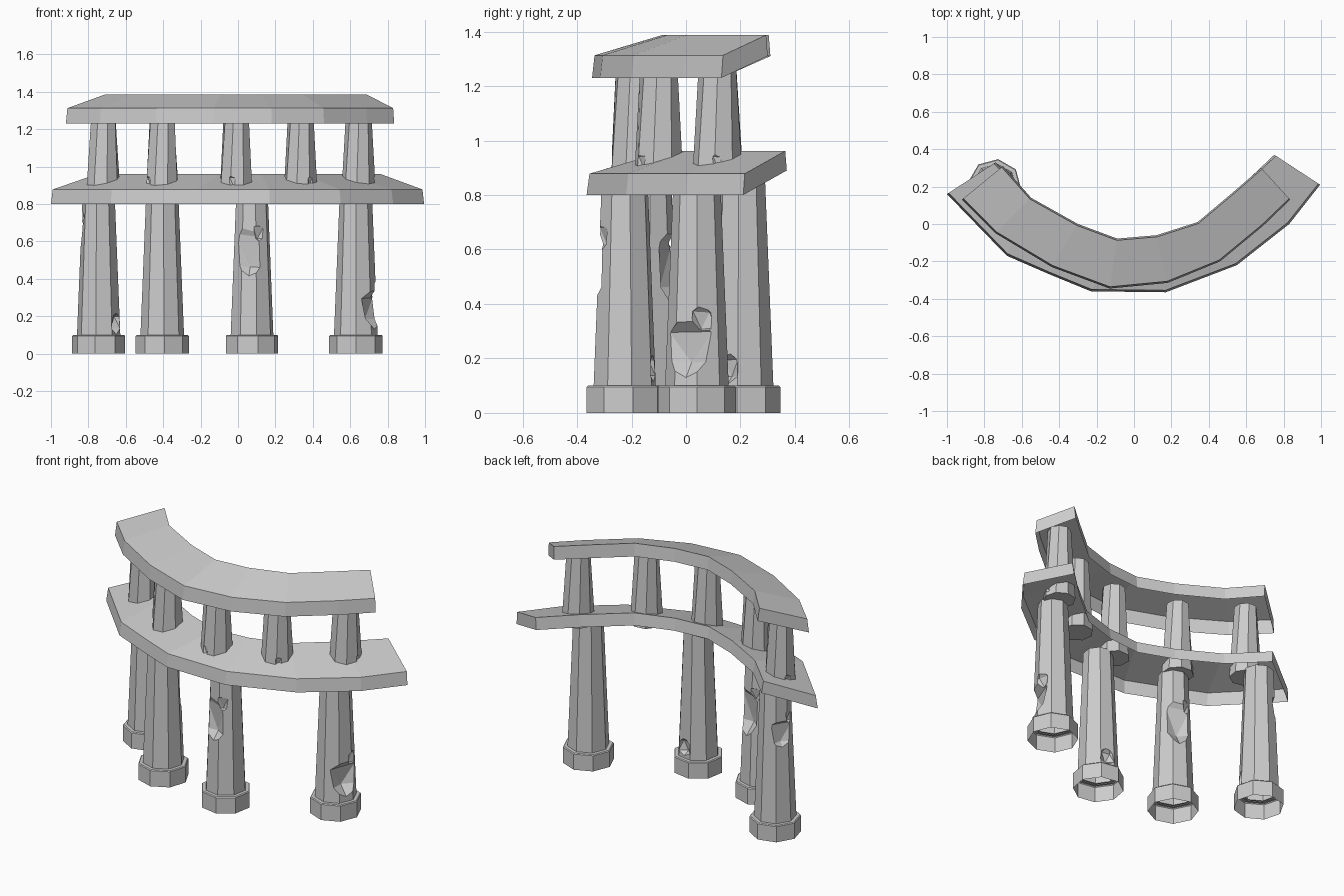
import bpy, bmesh, math, random
from mathutils import Vector, Matrix

random.seed(4)
if "Cube" in bpy.data.objects:
    bpy.data.objects.remove(bpy.data.objects["Cube"])

stone = bpy.data.materials.new("grey_stone")
stone.use_nodes = True
GREY = (0.6, 0.6, 0.6, 1)
stone.diffuse_color = GREY
stone.node_tree.nodes["Principled BSDF"].inputs["Base Color"].default_value = GREY


def make_object(name, bm):
    bmesh.ops.recalc_face_normals(bm, faces=bm.faces)
    mesh = bpy.data.meshes.new(name)
    bm.to_mesh(mesh)
    bm.free()
    mesh.materials.append(stone)
    obj = bpy.data.objects.new(name, mesh)
    bpy.context.collection.objects.link(obj)
    return obj


def loft(name, rings):
    """Skin a list of point rings and cap both ends."""
    bm = bmesh.new()
    rows = [[bm.verts.new(p) for p in ring] for ring in rings]
    n = len(rows[0])
    for a, b in zip(rows, rows[1:]):
        for i in range(n):
            j = (i + 1) % n
            bm.faces.new((a[i], a[j], b[j], b[i]))
    bm.faces.new(rows[0])
    bm.faces.new(rows[-1])
    return make_object(name, bm)


def remove_faces(obj, test):
    bm = bmesh.new()
    bm.from_mesh(obj.data)
    bm.normal_update()
    bmesh.ops.delete(bm, geom=[f for f in bm.faces if test(f)], context="FACES")
    bm.to_mesh(obj.data)
    bm.free()


def end_cap(f):
    return len(f.verts) > 7 and abs(f.normal.z) > 0.95


def underside(f):
    return f.normal.z < -0.5


def octagon(x, y, z, r, turn):
    return [(x + r * math.cos(turn + k * math.pi / 4),
             y + r * math.sin(turn + k * math.pi / 4), z) for k in range(8)]


def deck(name, outer, inner, low, rise, thick):
    """Curved shell, open below, that climbs from outer to inner edge."""
    rings = []
    for o, i in zip(outer, inner):
        o, i = Vector((*o, low)), Vector((*i, low + rise))
        up, inset = Vector((0, 0, thick)), (i - o) * 0.035
        rings.append([o, o + up + inset, i + up - inset, i])
    remove_faces(loft(name, rings), underside)


def chip(obj, x, y, z, angle, reach, size):
    """Break a jagged lump out of a column side."""
    bm = bmesh.new()
    bmesh.ops.create_icosphere(bm, subdivisions=1, radius=1)
    for v in bm.verts:
        v.co *= random.uniform(0.9, 1.15)
    place = Vector((x + reach * math.cos(angle), y + reach * math.sin(angle), z))
    bm.transform(Matrix.Translation(place) @ Matrix.Rotation(angle, 4, "Z")
                 @ Matrix.Diagonal((*size, 1)))
    cutter = make_object("chip_cutter", bm)
    cutter.hide_render = True
    mod = obj.modifiers.new("chip", "BOOLEAN")
    mod.operation, mod.solver, mod.object = "DIFFERENCE", "EXACT", cutter
    bpy.context.view_layer.objects.active = obj
    bpy.ops.object.modifier_apply(modifier=mod.name)
    bpy.data.objects.remove(cutter)


# Lower and upper curved decks
inner_edge = [(-.55, .14), (-.3, 0), (-.09, -.078), (.12, -.06), (.34, .01)]
deck("lower_deck",
     [(-1, .16), (-.68, -.17), (-.45, -.27), (-.23, -.36), (.17, -.365), (.55, -.22),
      (.83, 0), (.995, .21)],
     [(-.74, .33)] + inner_edge + [(.57, .2), (.75, .37)], 0.80, 0.09, 0.075)
deck("upper_deck",
     [(-.92, .13), (-.74, -.05), (-.44, -.23), (-.13, -.345), (.18, -.315), (.46, -.2),
      (.69, -.01), (.835, .13)],
     [(-.7, .31)] + inner_edge + [(.53, .17), (.68, .3)], 1.23, 0.08, 0.08)

# Tall columns: position, damage direction in degrees, height and size
tall = [("far_right", -.745, .205, 150, .63, (.07, .12, .12)),
        ("right", -.405, -.14, 72, .55, (.08, .14, .18)),
        ("middle", .075, -.225, -100, .55, (.07, .14, .18)),
        ("left", .63, .04, -22, .24, (.08, .15, .12))]
for label, x, y, degrees, height, size in tall:
    face = math.radians(degrees)
    turn = face + math.pi / 8
    # Octagonal footing, open through the middle
    footing = loft(label + "_footing",
                   [octagon(x, y, 0, .143, turn), octagon(x, y, .095, .143, turn),
                    octagon(x, y, .1, .138, turn), octagon(x, y, .1, .105, turn)])
    remove_faces(footing, end_cap)
    # Tapered shaft with broken patches
    shaft = loft(label + "_shaft",
                 [octagon(x, y, .095, .117, turn), octagon(x, y, .88, .085, turn)])
    chip(shaft, x, y, height, face, .125, size)
    chip(shaft, x, y, height + .1, face + .6, .12, (.05, .06, .07))
    chip(shaft, x, y, .165, face + math.pi, .12, (.05, .05, .065))
    remove_faces(shaft, end_cap)

# Short columns between the decks
short = [(-.72, .12), (-.405, -.1), (-.01, -.19), (.335, -.1), (.645, .115)]
for n, (x, y) in enumerate(short):
    turn = 0.2 + n * 0.9
    post = loft("short_column_%d" % (n + 1),
                [octagon(x, y, .87, .092, turn), octagon(x, y, 1.32, .066, turn + .18)])
    chip(post, x, y, .92, turn + 2.5, .105, (.035, .03, .045))
